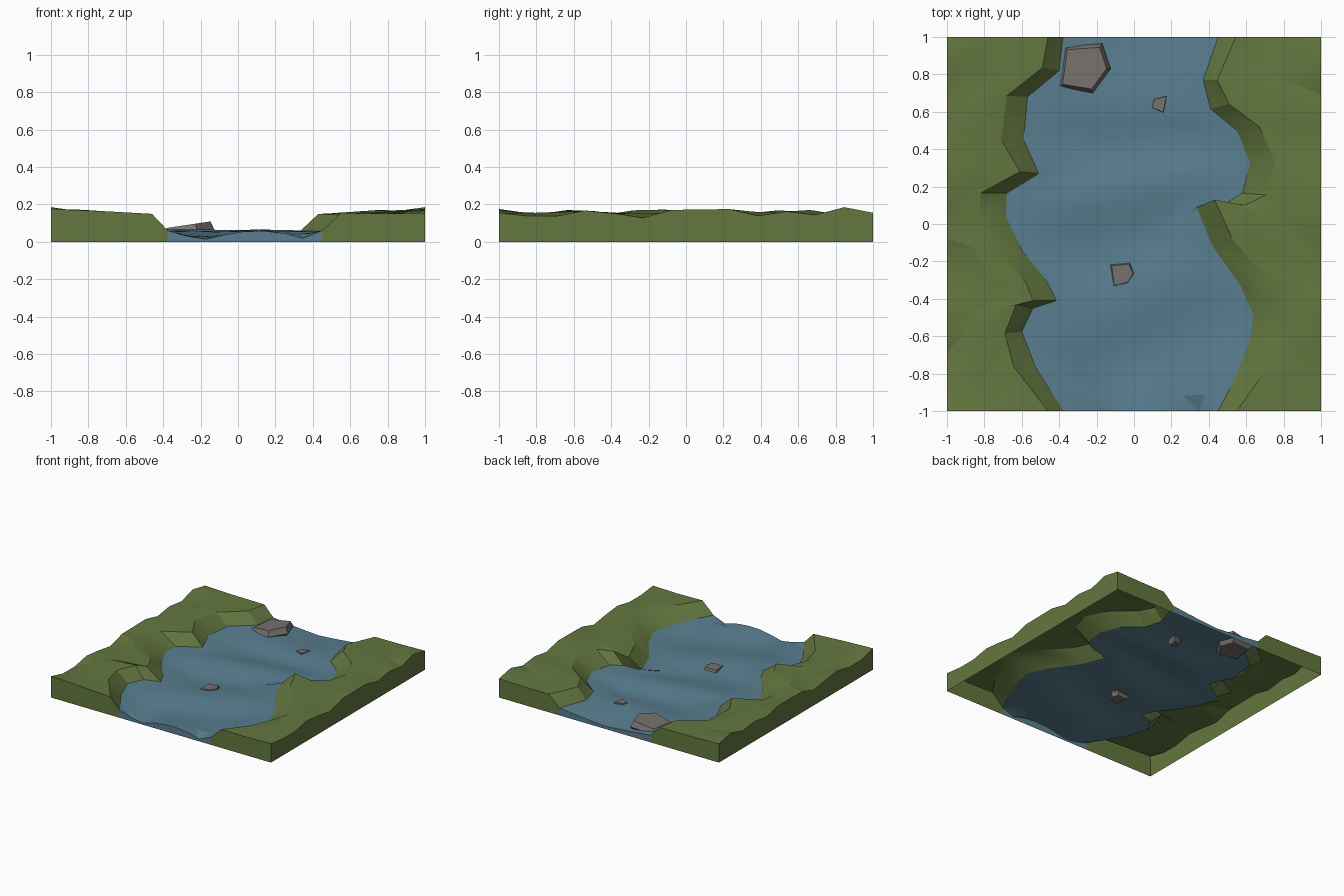
import bpy, bmesh, math, random
from math import cos, pi
from mathutils import Vector

if "Cube" in bpy.data.objects:
    bpy.data.objects.remove(bpy.data.objects["Cube"])

random.seed(4)

def material(name, rgb):
    m = bpy.data.materials.new(name)
    m.diffuse_color = (*rgb, 1)
    m.use_nodes = True
    m.node_tree.nodes["Principled BSDF"].inputs["Base Color"].default_value = m.diffuse_color
    return m

GRASS = material("grass", (0.125, 0.185, 0.05))
WATER = material("water", (0.10, 0.21, 0.28))
STONE = material("stone", (0.18, 0.165, 0.155))

def finish(bm, name, mat, angle):
    bmesh.ops.recalc_face_normals(bm, faces=bm.faces)
    if sum(f.normal.z * f.calc_area() for f in bm.faces) < -1e-6:
        bmesh.ops.reverse_faces(bm, faces=bm.faces)
    me = bpy.data.meshes.new(name)
    bm.to_mesh(me)
    bm.free()
    ob = bpy.data.objects.new(name, me)
    bpy.context.collection.objects.link(ob)
    me.materials.append(mat)
    if angle:
        bpy.ops.object.select_all(action='DESELECT')
        ob.select_set(True)
        bpy.context.view_layer.objects.active = ob
        bpy.ops.object.shade_smooth_by_angle(angle=math.radians(angle))
    return ob

def sheet(rows, name, mat, angle):
    """Surface through rows of points, with skirts down to z=0 on the tile border."""
    bm = bmesh.new()
    grid = [[bm.verts.new(p) for p in r] for r in rows]
    for a, b in zip(grid, grid[1:]):
        for i in range(len(a) - 1):
            q = (a[i], a[i + 1], b[i + 1], b[i])
            bm.faces.new((q[0], q[1], q[2]))
            bm.faces.new((q[0], q[2], q[3]))
    def on_border(e):
        return any(all(abs(v.co[k] - s) < 1e-5 for v in e.verts) for k in (0, 1) for s in (-1, 1))
    rim = [e for e in bm.edges if e.is_boundary and on_border(e)]
    new = bmesh.ops.extrude_edge_only(bm, edges=rim)["geom"]
    for v in new:
        if isinstance(v, bmesh.types.BMVert):
            v.co.z = 0
    return finish(bm, name, mat, angle)

def interp(table, y, ease=False):
    for (y0, z0), (y1, z1) in zip(table, table[1:]):
        if y <= y1:
            t = max(0, (y - y0) / (y1 - y0))
            if ease:
                t = (t + .5 - .5 * cos(pi * t)) / 2
            return z0 + (z1 - z0) * t
    return table[-1][1]

# Shorelines and bank tops, from back to front: (shore x, shore y, top x, top y)
LEFT = [(-.38, 1, -.46, 1), (-.40, .82, -.49, .835), (-.57, .68, -.68, .685),
        (-.59, .45, -.71, .45), (-.51, .27, -.61, .28), (-.68, .165, -.82, .165),
        (-.685, .04, -.83, .03), (-.60, -.14, -.71, -.16), (-.47, -.30, -.575, -.32),
        (-.415, -.41, -.54, -.41), (-.54, -.45, -.63, -.43), (-.60, -.575, -.69, -.585),
        (-.525, -.77, -.645, -.76), (-.375, -1, -.46, -1)]
RIGHT = [(.45, 1, .545, 1), (.37, .77, .445, .77), (.41, .615, .51, .64),
         (.55, .50, .67, .52), (.62, .33, .755, .33), (.58, .165, .705, .155),
         (.49, .11, .59, .10), (.335, .09, .43, .13), (.415, -.11, .53, -.085),
         (.57, -.33, .72, -.31), (.64, -.49, .79, -.48), (.62, -.62, .745, -.65),
         (.545, -.815, .685, -.81), (.45, -1, .55, -1)]
RIM = [(-1, .155), (-.73, .125), (-.6, .168), (-.45, .165), (-.25, .122), (-.1, .17),
       (.25, .175), (.42, .13), (.55, .165), (.72, .14), (.83, .188), (1, .155)]

SHORE_Z = .06

# Grassy banks
def bank(table, side, name):
    rows = []
    n = len(table) - 1
    for i, (sx, sy, tx, ty) in enumerate(table):
        oy = 1 - 2 * i / n
        my = ty * .55 + oy * .45
        mx = tx * .5 + side * .5
        oz = .175 if side < 0 and i == n else interp(RIM, oy)
        rows.append([(sx, sy, SHORE_Z),
                     (tx, ty, .148 + random.uniform(-.006, .006)),
                     (mx, my, .158 + random.uniform(-.014, .016)),
                     (side, oy, oz)])
    sheet(rows, name, GRASS, 24)

bank(LEFT, -1, "left_bank")
bank(RIGHT, 1, "right_bank")

# River surface: slanted ridges and troughs, with wavy ends
FRONT = [(-.375, .065), (-.2, .006), (0, .055), (.2, .058), (.35, .018), (.45, .06)]
BACK = [(-.38, .06), (-.15, .035), (.05, .022), (.25, .04), (.45, .06)]

def water_z(x, y):
    levels = [(-1, interp(FRONT, x)), (-.72 + .35 * x, .026), (-.38 + .55 * x, .060),
              (-.1 + .25 * x, .028), (.2 + .2 * x, .066), (.42 + .05 * x, .028),
              (.63, .054), (1, interp(BACK, x))]
    return interp(levels, y, True)

def halved(pts):
    out = [pts[0]]
    for a, b in zip(pts, pts[1:]):
        out += [tuple((p + q) / 2 for p, q in zip(a, b)), b]
    return out

COLS = 8
lefts, rights = halved(LEFT), halved(RIGHT)
rows = []
for i, (l, r) in enumerate(zip(lefts, rights)):
    row = []
    for k in range(COLS + 1):
        t = k / COLS
        x = l[0] + (r[0] - l[0]) * t
        w = (2 * t - 1) ** 2
        y = (l[1] + (r[1] - l[1]) * t) * w + (1 - 2 * i / (len(lefts) - 1)) * (1 - w)
        fade = min(1, 4 * min(t, 1 - t))
        if abs(y) > .999:
            fade = 1 if 0 < k < COLS else 0
        row.append((x, y, SHORE_Z + (water_z(x, y) - SHORE_Z) * fade))
    rows.append(row)
sheet(rows, "river_water", WATER, 20)

# Rocks: irregular prisms with a narrower, tilted top
def rock(name, outline, base, top, tilt, inset):
    bm = bmesh.new()
    c = sum((Vector(p) for p in outline), Vector((0, 0))) / len(outline)
    rings = []
    for s, z, slope in ((.75, base, 0), (1, (base + top) * .5, tilt * .5), (inset, top, tilt)):
        ring = []
        for p in outline:
            d = (Vector(p) - c) * s
            ring.append(bm.verts.new((c.x + d.x, c.y + d.y, z + slope * d.x)))
        rings.append(ring)
    n = len(outline)
    for a, b in zip(rings, rings[1:]):
        for i in range(n):
            bm.faces.new((a[i], a[(i + 1) % n], b[(i + 1) % n], b[i]))
    bm.faces.new(rings[0][::-1])
    bm.faces.new(rings[-1])
    finish(bm, name, STONE, 0)

rock("large_rock", [(-.405, .73), (-.22, .70), (-.125, .83), (-.17, .965), (-.375, .95)],
     .01, .092, .15, .84)
rock("middle_rock", [(-.115, -.34), (-.03, -.32), (.005, -.265), (-.02, -.205), (-.13, -.215)],
     .0, .057, .04, .84)
rock("small_rock", [(.09, .62), (.16, .59), (.18, .69), (.105, .67)],
     .002, .060, .04, .84)
